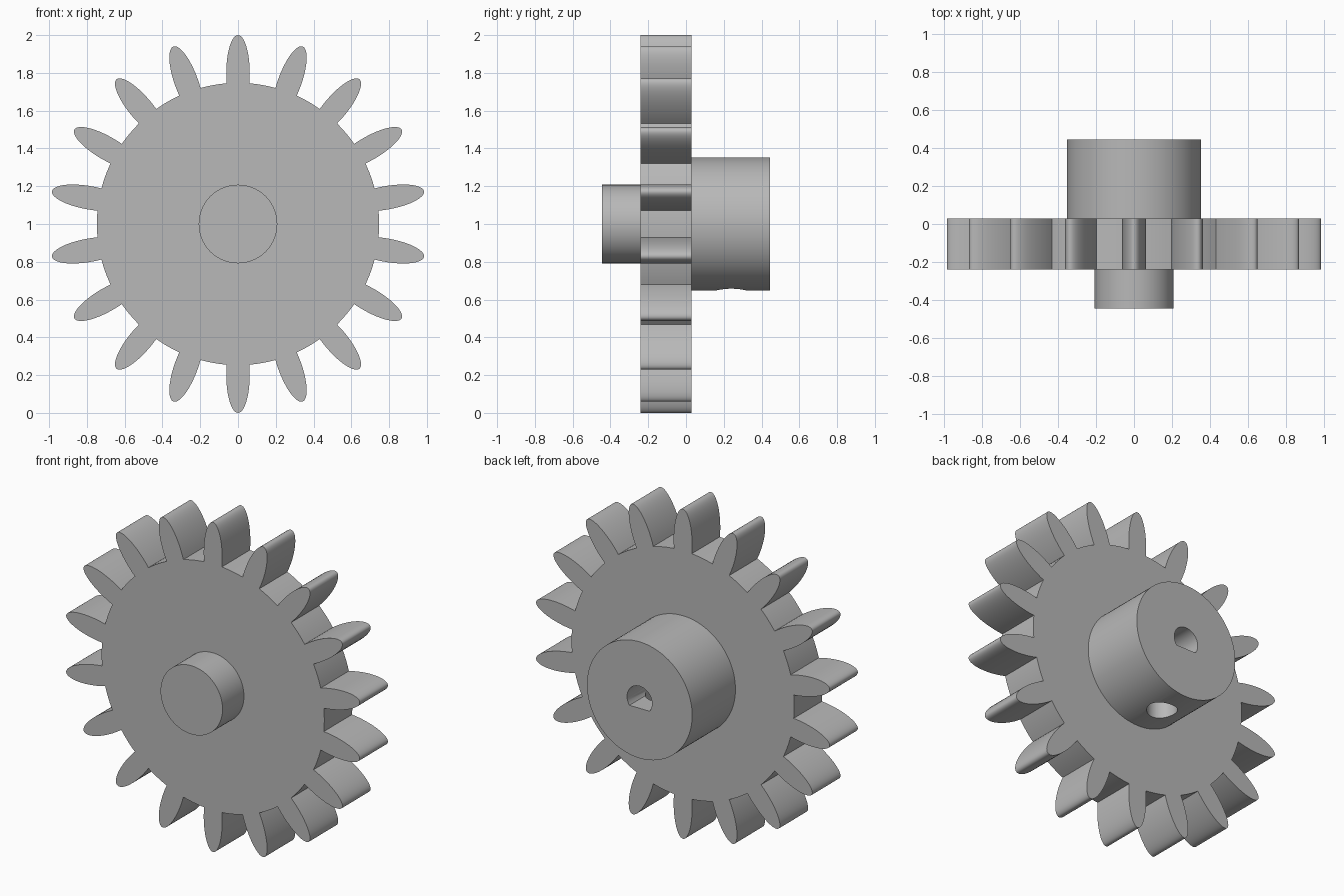
import bpy, bmesh, math
from math import sin, cos, pi

cube = bpy.data.objects.get("Cube")
if cube:
    bpy.data.objects.remove(cube, do_unlink=True)

AXIS_Z = 1.0                      # height of the gear axis
TEETH = 18
ROOT = 0.747                      # radius of the gear body
TOOTH_MID, TOOTH_LONG, TOOTH_HALF = 0.80, 0.20, 0.062

grey = bpy.data.materials.new("plain grey")
grey.use_nodes = True
colour = (0.48, 0.48, 0.48, 1)
grey.diffuse_color = colour
grey.node_tree.nodes["Principled BSDF"].inputs["Base Color"].default_value = colour


def prism(name, outline, y0, y1):
    """Extrude an outline of (x, z) points, centred on the axis, from y0 to y1."""
    bm = bmesh.new()
    face = bm.faces.new([bm.verts.new((x, y0, z + AXIS_Z)) for x, z in outline])
    side = bmesh.ops.extrude_face_region(bm, geom=[face])
    moved = [v for v in side["geom"] if isinstance(v, bmesh.types.BMVert)]
    bmesh.ops.translate(bm, verts=moved, vec=(0, y1 - y0, 0))
    bmesh.ops.recalc_face_normals(bm, faces=bm.faces)
    mesh = bpy.data.meshes.new(name)
    bm.to_mesh(mesh)
    bm.free()
    mesh.materials.append(grey)
    obj = bpy.data.objects.new(name, mesh)
    bpy.context.collection.objects.link(obj)
    return obj


def arc(radius, start, end, steps):
    return [(radius * cos(start + (end - start) * i / steps),
             radius * sin(start + (end - start) * i / steps)) for i in range(steps + 1)]


def circle(radius, steps=96):
    return arc(radius, 0, 2 * pi, steps)[:-1]


def smooth(obj):
    bpy.ops.object.select_all(action="DESELECT")
    obj.select_set(True)
    bpy.context.view_layer.objects.active = obj
    bpy.ops.object.shade_smooth_by_angle(angle=math.radians(30))


def cut(obj, cutter):
    cutter.hide_render = True
    mod = obj.modifiers.new("cut", "BOOLEAN")
    mod.operation = "DIFFERENCE"
    mod.solver = "EXACT"
    mod.object = cutter
    bpy.context.view_layer.objects.active = obj
    bpy.ops.object.modifier_apply(modifier=mod.name)
    bpy.data.objects.remove(cutter, do_unlink=True)


def tooth_point(t):
    return TOOTH_MID + TOOTH_LONG * cos(t), TOOTH_HALF * sin(t)


# Toothed wheel: elliptical teeth joined by arcs of the root circle
low, high = 0, pi
for _ in range(40):
    mid = (low + high) / 2
    if math.hypot(*tooth_point(mid)) > ROOT:
        low = mid
    else:
        high = mid
base_r, base_w = tooth_point(low)
base_angle = math.atan2(base_w, base_r)
pitch = 2 * pi / TEETH

outline = []
for k in range(TEETH):
    turn = pi / 2 + k * pitch
    for i in range(33):
        r, w = tooth_point(low * (i / 16 - 1))
        outline.append((r * cos(turn) - w * sin(turn), r * sin(turn) + w * cos(turn)))
    outline += arc(ROOT, turn + base_angle, turn + pitch - base_angle, 6)[1:-1]
gear_wheel = prism("gear_wheel", outline, -0.24, 0.03)

# Front boss
front_boss = prism("front_boss", circle(0.208), -0.445, -0.24)

# Rear hub with a D-shaped shaft bore and a set screw hole underneath
rear_hub = prism("rear_hub", circle(0.353), 0.03, 0.445)
flat = math.asin(0.05 / 0.084)
cut(rear_hub, prism("bore_cutter", arc(0.084, -flat, pi + flat, 40), -0.1, 0.6))

bpy.ops.mesh.primitive_cylinder_add(vertices=48, radius=0.085, depth=0.5,
                                    location=(0, 0.24, AXIS_Z - 0.27))
screw_cutter = bpy.context.object
screw_cutter.name = "screw_cutter"
screw_cutter.data.materials.append(grey)
cut(rear_hub, screw_cutter)

for part in (gear_wheel, front_boss, rear_hub):
    smooth(part)
